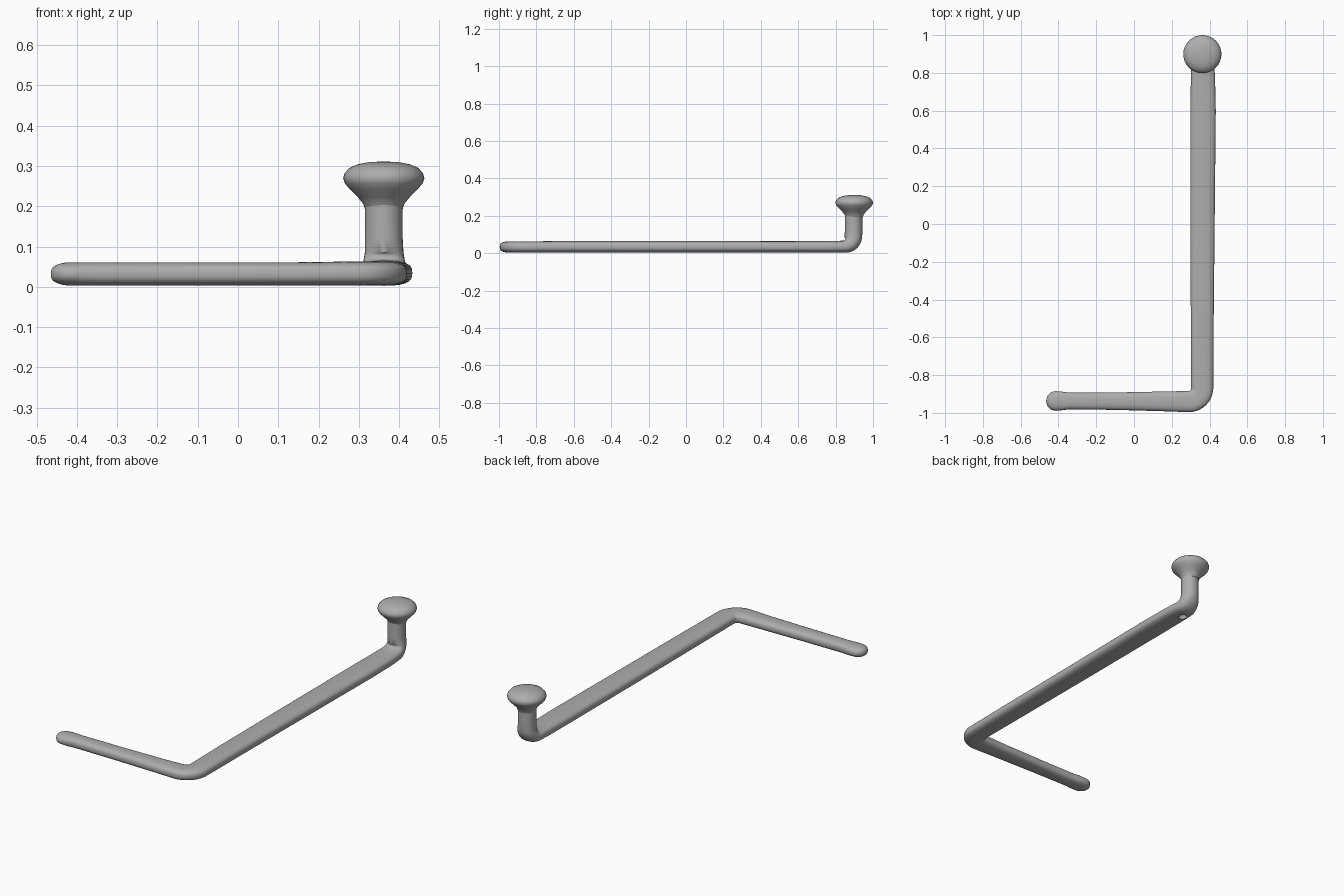
import bpy, bmesh
from math import sin, cos, pi, radians, copysign
from mathutils import Vector

if "Cube" in bpy.data.objects:
    bpy.data.objects.remove(bpy.data.objects["Cube"], do_unlink=True)

SIDES = 32
X, Y, Z = Vector((1, 0, 0)), Vector((0, 1, 0)), Vector((0, 0, 1))

grey = bpy.data.materials.new("plain grey")
grey.use_nodes = True
grey.diffuse_color = (0.42, 0.42, 0.42, 1)
grey.node_tree.nodes["Principled BSDF"].inputs["Base Color"].default_value = grey.diffuse_color


def sweep(name, rings):
    """Skin rings of (centre, side, up, half width, half height, squareness)."""
    bm = bmesh.new()
    loops = []
    for centre, side, up, a, b, n in rings:
        loop = []
        for i in range(SIDES):
            c, s = cos(2 * pi * i / SIDES), sin(2 * pi * i / SIDES)
            u = copysign(abs(c) ** (2 / n), c) * a
            v = copysign(abs(s) ** (2 / n), s) * b
            loop.append(bm.verts.new(Vector(centre) + side * u + up * v))
        loops.append(loop)
    for low, high in zip(loops, loops[1:]):
        for i in range(SIDES):
            j = (i + 1) % SIDES
            bm.faces.new((low[i], low[j], high[j], high[i]))
    bm.faces.new(loops[0][::-1])
    bm.faces.new(loops[-1])
    bmesh.ops.recalc_face_normals(bm, faces=bm.faces)
    mesh = bpy.data.meshes.new(name)
    bm.to_mesh(mesh)
    bm.free()
    mesh.materials.append(grey)
    obj = bpy.data.objects.new(name, mesh)
    bpy.context.collection.objects.link(obj)
    return obj


def select(obj):
    bpy.ops.object.select_all(action='DESELECT')
    obj.select_set(True)
    bpy.context.view_layer.objects.active = obj


rings = []

# Rounded, slightly swollen arm tip
for i in range(9):
    t = radians(4 + 86 * i / 8)
    rings.append(((-0.413 - 0.052 * cos(t), -0.937, 0.032), -Y, Z,
                  0.052 * sin(t), 0.029 * sin(t) ** 0.7, 2.2))

# Front arm, widening toward the corner
for x, y, half in ((-0.38, -0.937, 0.049), (-0.34, -0.937, 0.044),
                   (-0.1, -0.938, 0.046), (0.15, -0.939, 0.052)):
    rings.append(((x, y, 0.032), -Y, Z, half, 0.029, 2.6))

# Flat corner
bend = 0.072
for i in range(11):
    t = radians(9 * i)
    centre = (0.289 + bend * sin(t), -0.868 - bend * cos(t), 0.033)
    rings.append((centre, X * sin(t) - Y * cos(t), Z, 0.056 + 0.003 * i / 10, 0.030, 2.7))

# Long bar
for x, y, half in ((0.361, -0.6, 0.060), (0.363, 0.0, 0.064),
                   (0.366, 0.6, 0.067), (0.365, 0.78, 0.064)):
    rings.append(((x, y, 0.034), X, Z, half, 0.031, 2.8))

# Upward elbow
for i in range(10):
    f = i / 9
    t = f * pi / 2
    centre = (0.363, 0.845 + 0.05 * sin(t), 0.085 - 0.05 * cos(t))
    rings.append((centre, X, Z * cos(t) - Y * sin(t),
                  0.061 - 0.013 * f, 0.032 + 0.015 * f, 2.6 - 0.5 * f))

# Post
for z in (0.12, 0.16, 0.21):
    rings.append(((0.362, 0.896, z), X, -Y, 0.047, 0.047, 2))
bar = sweep("bent_bar", rings)

# Knob: flared neck with a domed top
profile = ((0.046, 0.19), (0.051, 0.206), (0.064, 0.222), (0.082, 0.240),
           (0.096, 0.256), (0.101, 0.269), (0.098, 0.281), (0.086, 0.295),
           (0.066, 0.304), (0.035, 0.310), (0.004, 0.311))
knob = sweep("knob", [((0.362, 0.899, z), X, -Y, r, r, 2) for r, z in profile])

# Small dimple underneath, near the elbow
bpy.ops.mesh.primitive_uv_sphere_add(segments=20, ring_count=12, radius=0.024,
                                     location=(0.347, 0.82, 0.003))
cutter = bpy.context.object
cutter.data.materials.append(grey)
cutter.hide_render = True
select(bar)
cut = bar.modifiers.new("dimple", 'BOOLEAN')
cut.operation = 'DIFFERENCE'
cut.object = cutter
bpy.ops.object.modifier_apply(modifier=cut.name)
bpy.data.objects.remove(cutter, do_unlink=True)

for obj in (bar, knob):
    select(obj)
    bpy.ops.object.shade_smooth_by_angle(angle=radians(50))
